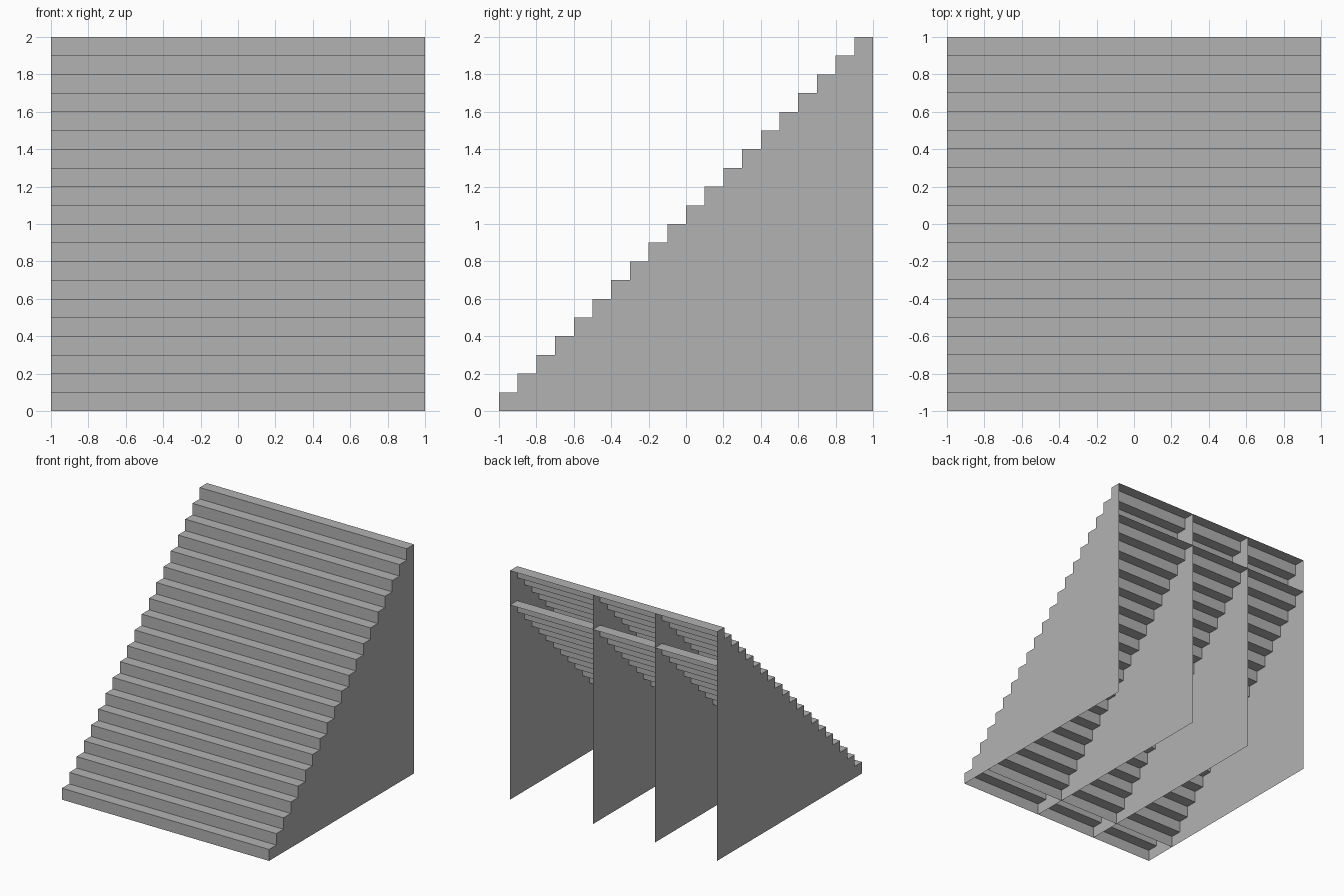
import bpy
import bmesh

STEPS = 20
STEP = 2 / STEPS

cube = bpy.data.objects.get("Cube")
if cube:
    bpy.data.objects.remove(cube, do_unlink=True)

# Single plain grey
grey = bpy.data.materials.new("plain grey")
grey.use_nodes = True
colour = (0.448, 0.448, 0.448, 1)
grey.diffuse_color = colour
grey.node_tree.nodes["Principled BSDF"].inputs["Base Color"].default_value = colour


def step_profile(skipped):
    """Zigzag (y, z) line rising from the floor to the back edge."""
    points = []
    for i in range(skipped, STEPS):
        y = -1 + i * STEP
        z = (i - skipped) * STEP
        points += [(y, z), (y, z + STEP)]
    points.append((1, (STEPS - skipped) * STEP))
    return points


def add_object(name, bm):
    mesh = bpy.data.meshes.new(name)
    bm.to_mesh(mesh)
    bm.free()
    mesh.materials.append(grey)
    obj = bpy.data.objects.new(name, mesh)
    bpy.context.collection.objects.link(obj)


def add_flight(name, skipped):
    """Folded sheet of risers and treads spanning the full width."""
    bm = bmesh.new()
    rows = [[bm.verts.new((x, y, z)) for x in (-1, 1)]
            for y, z in step_profile(skipped)]
    for (a, b), (d, c) in zip(rows, rows[1:]):
        bm.faces.new((a, b, c, d))
    add_object(name, bm)


def add_wall(name, x):
    """Thin stepped panel reaching from the floor to the upper flight."""
    bm = bmesh.new()
    outline = step_profile(0) + [(1, 0)]
    face = bm.faces.new([bm.verts.new((x, y, z)) for y, z in outline])
    if x > 0:
        face.normal_flip()
    add_object(name, bm)


# Upper flight, and the inner flight three steps below it
add_flight("upper_flight", 0)
add_flight("inner_flight", 3)

# Outer walls and the two unevenly spaced dividers
add_wall("right_wall", -1)
add_wall("right_divider", -0.4)
add_wall("left_divider", 0.2)
add_wall("left_wall", 1)
